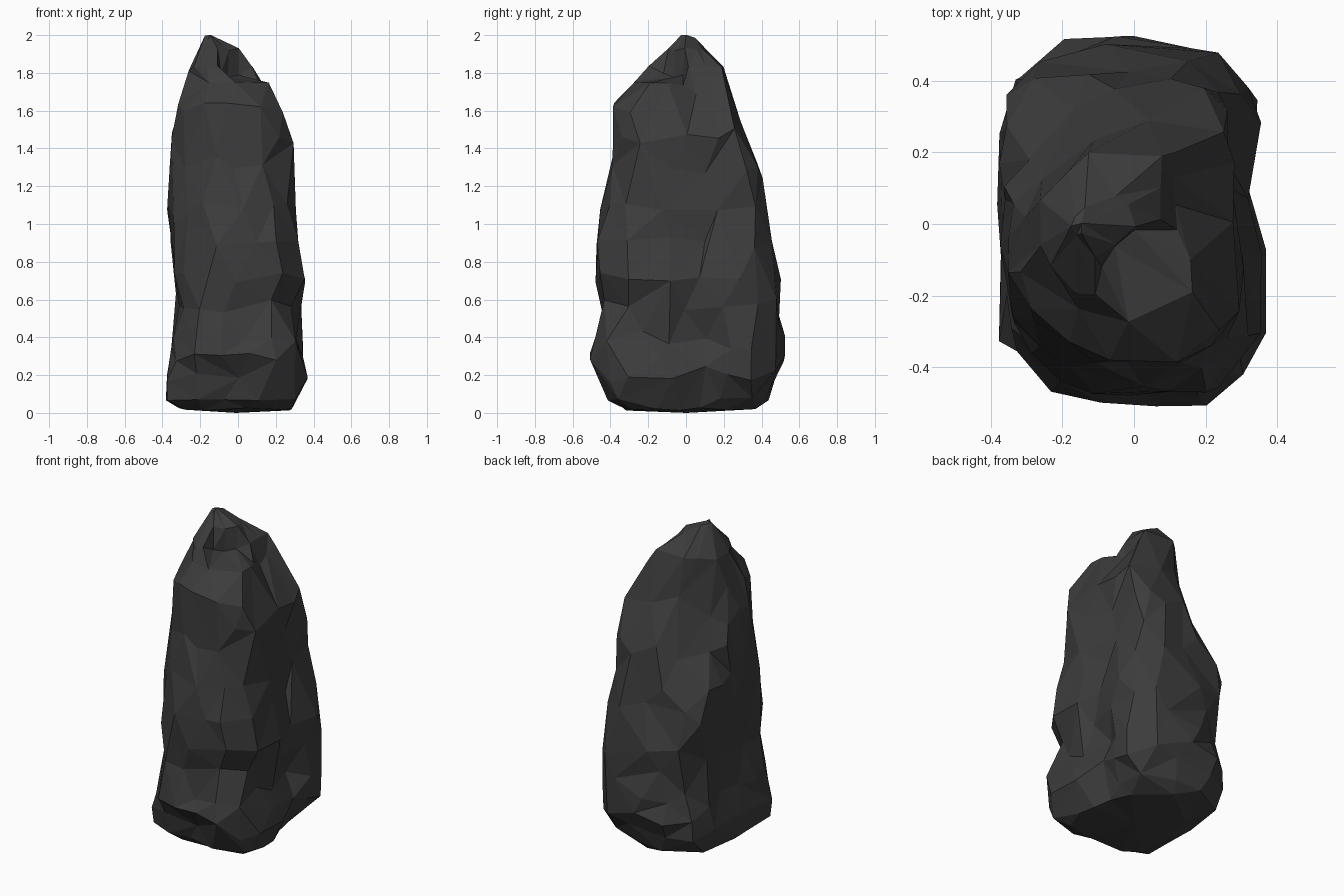
import bpy, bmesh, math, random
from mathutils import Vector

default = bpy.data.objects.get("Cube")
if default:
    bpy.data.objects.remove(default, do_unlink=True)

random.seed(4)
SIDES = 22
CM = 0.01

# Stone outline, in hundredths: height, then reach in eight compass directions,
# starting at +x and turning towards +y
LEVELS = [
    (2, 29, 30, 37, 28, 31, 39, 33, 38),
    (7, 32, 41, 43, 46, 38, 49, 42, 46),
    (19, 37, 50, 47, 51, 37, 51, 46, 50),
    (29, 35, 50, 51, 51, 36, 50, 52, 50),
    (39, 34, 51, 52, 48, 35, 48, 48, 50),
    (56, 36, 51, 49, 48, 33, 45, 45, 46),
    (72, 35, 48, 50, 50, 33, 45, 48, 50),
    (92, 32, 46, 45, 51, 35, 44, 48, 53),
    (110, 30, 43, 42, 44, 37, 43, 45, 41),
    (130, 29, 41, 39, 33, 36, 39, 40, 37),
    (148, 28, 39, 32, 27, 35, 38, 39, 39),
    (162, 22, 31, 26, 25, 32, 36, 38, 39),
    (175, 17, 24, 22, 24, 28, 27, 27, 26),
    (183, 8, 20, 20, 23, 26, 25, 20, 6),
    (193, 0, 2, 11, 17, 21, 17, 9, 2),
    (199, -12, -7, 4, 13, 18, 13, 3, -7),
]

# Hollows broken out of the sides: centre, radius, push
HOLLOWS = [
    ((-0.1, -0.47, 0.16), 0.2, (0, 0.05, 0)),
    ((0.35, 0.05, 0.45), 0.2, (-0.09, 0, 0)),
    ((0.34, 0.12, 0.12), 0.2, (-0.07, 0, 0)),
    ((0.33, -0.22, 0.52), 0.18, (-0.05, 0.03, 0)),
    ((0.3, 0.14, 1.2), 0.22, (-0.05, 0, 0)),
    ((0.33, 0.08, 0.88), 0.22, (-0.05, 0, 0)),
    ((-0.35, 0.06, 0.46), 0.2, (0.04, 0, 0)),
    ((0.16, 0.07, 1.7), 0.15, (-0.08, 0, -0.03)),
    ((0.02, -0.12, 1.82), 0.15, (-0.04, 0.04, -0.05)),
]


def direction(angle):
    return Vector((math.cos(angle), math.sin(angle), 0))


COMPASS = [direction(k * math.pi / 4) for k in range(8)]


def ring_points(level):
    """Points around one cross-section, bounded by its eight reaches."""
    height, *reach = [value * CM for value in level]
    centre = Vector(((reach[0] - reach[4]) / 2, (reach[2] - reach[6]) / 2, 0))
    twist = random.uniform(-0.1, 0.1)
    for side in range(SIDES):
        angle = math.tau * side / SIDES + twist + random.uniform(-0.06, 0.06)
        ray = direction(angle)
        radius = min((limit - centre.dot(way)) / ray.dot(way)
                     for way, limit in zip(COMPASS, reach)
                     if ray.dot(way) > 0.3)
        point = centre + ray * radius * random.uniform(0.96, 1.02)
        wobble = 0.03 if 0.1 < height < 1.7 else 0.008
        point.z = height + random.uniform(-wobble, wobble)
        yield point


def chip(point):
    """Push a point inwards where it lies in a hollow."""
    for centre, radius, push in HOLLOWS:
        distance = (point - Vector(centre)).length
        if distance < radius:
            point += Vector(push) * (1 - (distance / radius) ** 2)
    return point


# Stone body: stacked rings joined by triangles with mixed diagonals
bm = bmesh.new()
rings = [[bm.verts.new(chip(p)) for p in ring_points(level)] for level in LEVELS]
for lower, upper in zip(rings, rings[1:]):
    for i in range(SIDES):
        j = (i + 1) % SIDES
        a, b, c, d = lower[i], lower[j], upper[j], upper[i]
        if (a.co - c.co).length < (b.co - d.co).length:
            corners = ((a, b, c), (a, c, d))
        else:
            corners = ((a, b, d), (b, c, d))
        for triangle in corners:
            bm.faces.new(triangle)

# Close the underside and the tip
for ring, height, flip in ((rings[0], 0.0, True), (rings[-1], 2.0, False)):
    middle = sum((v.co for v in ring), Vector()) / SIDES
    cap = bm.verts.new((middle.x, middle.y, height))
    for i in range(SIDES):
        pair = [ring[i], ring[(i + 1) % SIDES]]
        if flip:
            pair.reverse()
        bm.faces.new(pair + [cap])
bmesh.ops.recalc_face_normals(bm, faces=bm.faces[:])

mesh = bpy.data.meshes.new("standing_stone")
bm.to_mesh(mesh)
bm.free()
stone = bpy.data.objects.new("standing_stone", mesh)
bpy.context.collection.objects.link(stone)

# Irregular broken facets
facets = stone.modifiers.new("facets", 'DECIMATE')
facets.ratio = 0.5

# Dark stone colour
colour = (0.045, 0.045, 0.045, 1)
material = bpy.data.materials.new("dark_stone")
material.use_nodes = True
material.diffuse_color = colour
shader = next(n for n in material.node_tree.nodes if n.type == 'BSDF_PRINCIPLED')
shader.inputs["Base Color"].default_value = colour
shader.inputs["Roughness"].default_value = 0.9
mesh.materials.append(material)
